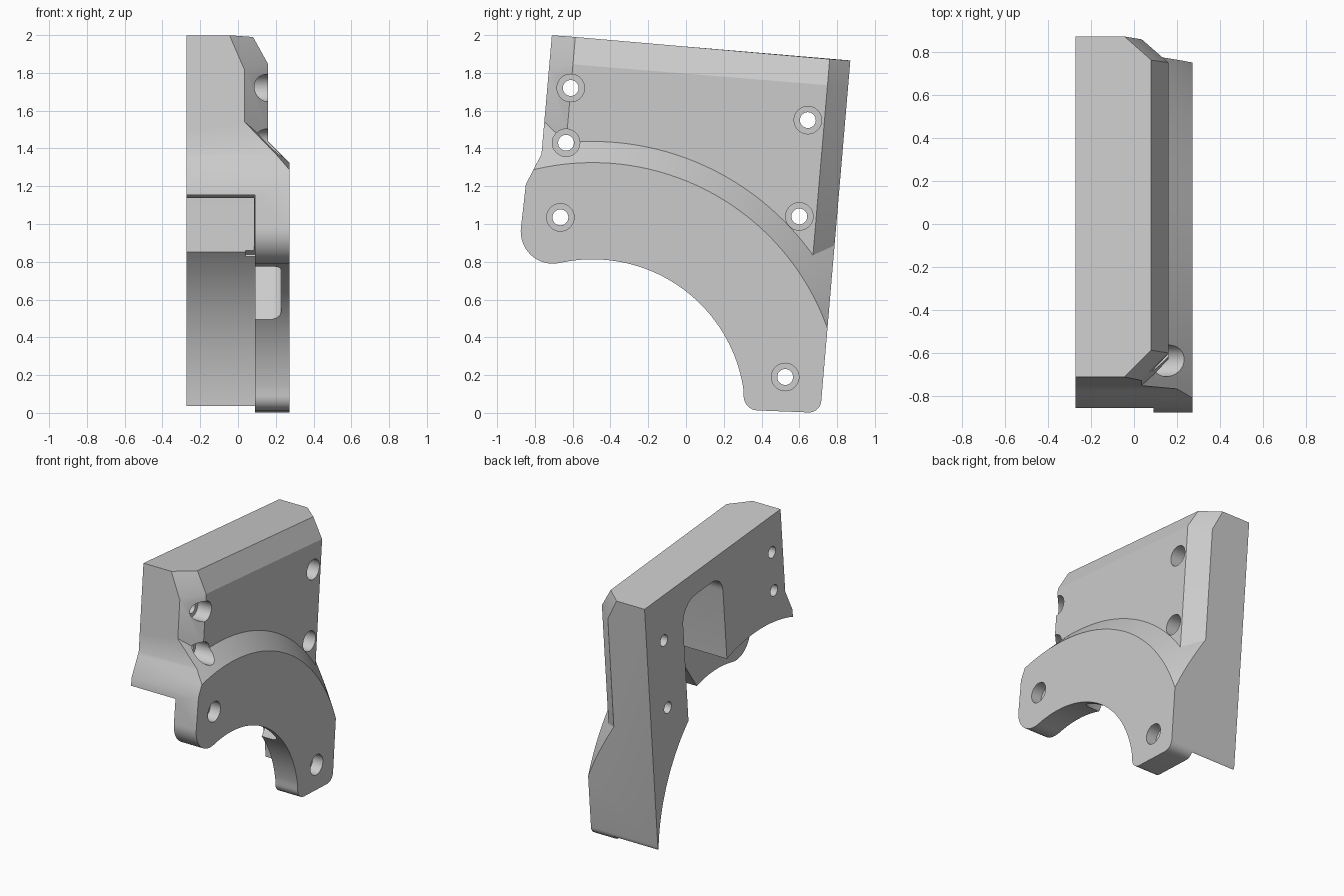
import bpy, bmesh, math
from mathutils import Vector

if "Cube" in bpy.data.objects:
    bpy.data.objects.remove(bpy.data.objects["Cube"])

CY, CZ = -0.495, 0.005          # shared axis of all arch radii
X0, X1, XARM = -0.272, 0.272, 0.09

grey = bpy.data.materials.new("plain grey")
grey.diffuse_color = (0.6, 0.6, 0.6, 1)
grey.use_nodes = True
grey.node_tree.nodes["Principled BSDF"].inputs["Base Color"].default_value = grey.diffuse_color


def finish(name, bm):
    bmesh.ops.recalc_face_normals(bm, faces=bm.faces)
    me = bpy.data.meshes.new(name)
    bm.to_mesh(me)
    bm.free()
    me.materials.append(grey)
    ob = bpy.data.objects.new(name, me)
    bpy.context.collection.objects.link(ob)
    return ob


def loft(name, rings):
    """Closed solid through matching rings of 3D points."""
    bm = bmesh.new()
    vs = [[bm.verts.new(p) for p in r] for r in rings]
    n = len(rings[0])
    for a, b in zip(vs, vs[1:]):
        for i in range(n):
            j = (i + 1) % n
            bm.faces.new((a[i], a[j], b[j], b[i]))
    bm.faces.new(vs[0][::-1])
    bm.faces.new(vs[-1])
    return finish(name, bm)


def prism(name, pts, xa, xb):
    return loft(name, [[(x, y, z) for y, z in pts] for x in (xa, xb)])


def arc(cy, cz, r, a0, a1, n):
    return [(cy + r * math.cos(math.radians(a0 + (a1 - a0) * i / n)),
             cz + r * math.sin(math.radians(a0 + (a1 - a0) * i / n))) for i in range(n + 1)]


def rounded(corners, n=8):
    """Polygon from (y, z, radius) corners."""
    out = []
    for i, (y, z, r) in enumerate(corners):
        p = Vector((y, z))
        if r == 0:
            out.append((y, z))
            continue
        u = (Vector(corners[i - 1][:2]) - p).normalized()
        v = (Vector(corners[(i + 1) % len(corners)][:2]) - p).normalized()
        half = u.angle(v) / 2
        c = p + (u + v).normalized() * (r / math.sin(half))
        s, e = p + u * (r / math.tan(half)) - c, p + v * (r / math.tan(half)) - c
        for k in range(n + 1):
            d = s.slerp(e, k / n) if hasattr(s, "slerp") else s.lerp(e, k / n)
            d = d.normalized() * r
            out.append(tuple(c + d))
    return out


def tube(name, y, z, xa, xb, ra, rb=None, n=32):
    rb = ra if rb is None else rb
    return loft(name, [[(x, *p) for p in arc(y, z, r, 0, 360, n)[:-1]]
                       for x, r in ((xa, ra), (xb, rb))])


def boolean(target, tool, op):
    m = target.modifiers.new(op, 'BOOLEAN')
    m.operation, m.object, m.solver = op, tool, 'EXACT'
    dg = bpy.context.evaluated_depsgraph_get()
    me = bpy.data.meshes.new_from_object(target.evaluated_get(dg))
    target.modifiers.clear()
    target.data = me
    bpy.data.objects.remove(tool)


def left(z):
    return -0.71 - 0.0875 * (2 - z)


def right(z):
    return 0.87 - 0.0854 * (1.865 - z)


def section(xf, zl, zli, zri, zr, c=0.125, e=0.01):
    """Slab cross-section with 45 degree front corners, slightly oversize at the sides."""
    xs = xf - c - e
    return [(X0, left(zl) - e, zl), (xs, left(zl) - e, zl), (xf, left(zli) + c, zli),
            (xf, right(zri) - c + 0.015, zri), (xs, right(zr) + e, zr), (X0, right(zr) + e, zr)]


# Upright slab with chamfered top and front corners
bracket = loft("bracket", [section(0.16, -0.1, -0.1, -0.1, -0.1),
                           section(0.16, 1.815, 1.845, 1.735, 1.705),
                           section(0.08, 2.0, 1.99, 1.873, 1.865)])

# Conical shoulder around the arch
shoulder = tube("shoulder", CY, CZ, X0, X1, 1.32 + X1 - X0, 1.32, 160)
boolean(bracket, shoulder, 'UNION')

# Side outline: straight sides, foot, inner arch, rounded toe, flared front
corners = [(left(2.2), 2.2, 0), (right(2.2), 2.2, 0), (right(0), 0.0, 0.065),
           (0.305, 0.016, 0.075)]
corners += [(y, z, 0) for y, z in arc(CY, CZ, 0.808, 8, 99, 40)]
corners += [(y, z, 0) for y, z in arc(-0.705, 0.96, 0.17, 282, 172, 16)]
corners += [(-0.848, 1.21, 0), (left(1.37), 1.37, 0)]
boolean(bracket, prism("outline", rounded(corners), -0.5, 0.5), 'INTERSECT')

# Larger arch behind the arm
boolean(bracket, tube("rear_arch", CY, CZ, -0.5, XARM, 1.203, n=160), 'DIFFERENCE')

# Pocket in the rear face
pocket = rounded([(-0.03, 1.775, 0.12), (0.435, 1.735, 0.16), (0.33, 0.5, 0), (-0.14, 0.54, 0)])
boolean(bracket, prism("pocket", pocket, -0.5, XARM - 0.004), 'DIFFERENCE')

# Slanted slot in the back of the arm
d = Vector((math.cos(math.radians(55)), math.sin(math.radians(55))))
side = Vector((-d.y, d.x))
c = Vector((CY, CZ))
slot = []
for x, inset in ((0.04, 0), (0.18, 0), (0.205, 0.01), (0.222, 0.027), (0.23, 0.05)):
    w = 0.245 - inset
    slot.append([(x, *(c + d * r + side * s)) for r, s in
                 ((0.6, -w), (1.19 - inset, -w), (1.19 - inset, w), (0.6, w))])
boolean(bracket, loft("slot", slot), 'DIFFERENCE')

# Counterbored screw holes
for y, z, floor in ((-0.61, 1.72, 0.05), (-0.635, 1.43, 0.05), (0.645, 1.55, 0.05),
                    (0.6, 1.04, 0.05), (-0.665, 1.035, 0.19), (0.525, 0.19, 0.19)):
    boolean(bracket, tube("bore", y, z, -0.5, 0.5, 0.042), 'DIFFERENCE')
    boolean(bracket, tube("counterbore", y, z, floor, 0.5, 0.073), 'DIFFERENCE')

# Smooth the curved walls, keep edges crisp
bpy.ops.object.select_all(action='DESELECT')
bracket.select_set(True)
bpy.context.view_layer.objects.active = bracket
bpy.ops.object.shade_smooth_by_angle(angle=math.radians(25))
